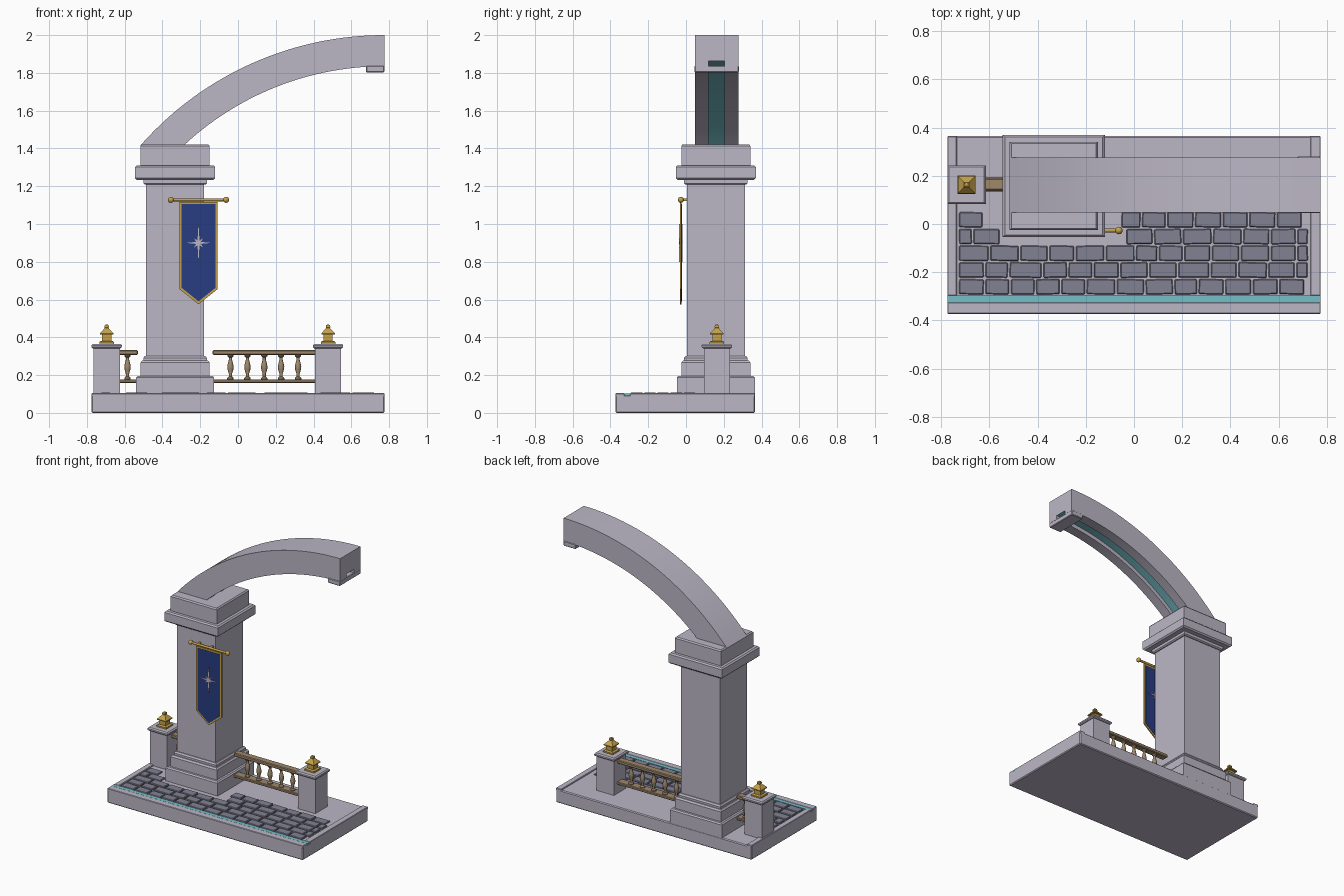
import bpy, bmesh, math, random
from mathutils import Matrix, Vector

if "Cube" in bpy.data.objects:
    bpy.data.objects.remove(bpy.data.objects["Cube"])

random.seed(4)


def mat(name, rgb):
    m = bpy.data.materials.new(name)
    m.diffuse_color = (*rgb, 1)
    m.use_nodes = True
    m.node_tree.nodes["Principled BSDF"].inputs["Base Color"].default_value = m.diffuse_color
    return m


STONE = mat("pale_stone", (0.50, 0.47, 0.56))
COBBLE = mat("slate_cobble", (0.22, 0.22, 0.29))
TEAL = mat("teal_inlay", (0.18, 0.52, 0.58))
GOLD = mat("gold", (0.56, 0.36, 0.07))
WOOD = mat("tan_rail", (0.35, 0.25, 0.15))
BLUE = mat("banner_blue", (0.022, 0.045, 0.22))


def finish(name, bm, *mats, smooth=False):
    bmesh.ops.recalc_face_normals(bm, faces=bm.faces)
    me = bpy.data.meshes.new(name)
    bm.to_mesh(me)
    bm.free()
    for m in mats:
        me.materials.append(m)
    ob = bpy.data.objects.new(name, me)
    bpy.context.collection.objects.link(ob)
    if smooth:
        bpy.context.view_layer.objects.active = ob
        ob.select_set(True)
        bpy.ops.object.shade_smooth_by_angle(angle=math.radians(35))
        ob.select_set(False)
    return ob


def add_box(bm, x0, x1, y0, y1, z0, z1, bevel=0.0, turn=0.0):
    c = Vector(((x0 + x1) / 2, (y0 + y1) / 2, (z0 + z1) / 2))
    m = Matrix.Translation(c) @ Matrix.Rotation(turn, 4, 'Z') @ Matrix.Diagonal((x1 - x0, y1 - y0, z1 - z0, 1))
    vs = bmesh.ops.create_cube(bm, size=1, matrix=m)["verts"]
    if bevel:
        edges = list({e for v in vs for e in v.link_edges})
        bmesh.ops.bevel(bm, geom=edges, offset=bevel, segments=1, affect='EDGES')


def box(name, m, *dims, bevel=0.0):
    bm = bmesh.new()
    add_box(bm, *dims, bevel=bevel)
    return finish(name, bm, m)


def loft(bm, rings):
    """Skin equal-length rings of points and cap both ends."""
    rows = [[bm.verts.new(p) for p in r] for r in rings]
    n = len(rows[0])
    faces = []
    for a, b in zip(rows, rows[1:]):
        faces.append([bm.faces.new((a[i], a[(i + 1) % n], b[(i + 1) % n], b[i])) for i in range(n)])
    bm.faces.new(rows[0][::-1])
    bm.faces.new(rows[-1])
    return faces


def turned(bm, cx, cy, profile, sides, phase=0.0):
    """Upright lofted solid from (radius, z) pairs."""
    ang = [phase + 2 * math.pi * i / sides for i in range(sides)]
    loft(bm, [[(cx + r * math.cos(a), cy + r * math.sin(a), z) for a in ang] for r, z in profile])


def square(bm, cx, cy, profile):
    turned(bm, cx, cy, [(h * math.sqrt(2), z) for h, z in profile], 4, math.pi / 4)


def plate(bm, pts, y0, y1):
    loft(bm, [[(x, y, z) for x, z in pts] for y in (y0, y1)])


# Base slab with raised rims and inlaid strip
box("base_slab", STONE, -0.775, 0.775, -0.373, 0.365, 0, 0.096, bevel=0.006)
box("front_kerb", STONE, -0.775, 0.775, -0.373, -0.325, 0.085, 0.104, bevel=0.003)
for side, x0, x1 in (("left", -0.775, -0.735), ("right", 0.732, 0.775)):
    box(side + "_rim", STONE, x0, x1, -0.297, 0.365, 0.085, 0.104, bevel=0.003)
box("kerb_inlay", TEAL, -0.774, 0.774, -0.325, -0.297, 0.09, 0.103)

# Cobbles: joint positions along each row, front to back
rows = [
    [[-.73, -.62, -.515, -.41, -.305, -.20, -.075, .045, .165, .265, .375, .49, .60, .71]],
    [[-.73, -.62, -.52, -.38, -.275, -.17, -.06, .06, .18, .315, .43, .555, .67, .725]],
    [[-.73, -.60, -.475, -.355, -.245, -.12, .005, .10, .205, .32, .44, .565, .675, .725]],
    [[-.73, -.67, -.555], [-.035, .08, .20, .325, .45, .565, .675, .725]],
    [[-.73, -.625], [-.055, .03, .135, .25, .365, .475, .59, .70]],
]
bm = bmesh.new()
for i, row in enumerate(rows):
    y = -0.292 + i * 0.0695
    for run in row:
        for a, b in zip(run, run[1:]):
            add_box(bm, a + .004, b - .004, y, y + 0.063, 0.085,
                    0.104 + random.uniform(0, .004), .004, random.uniform(-.03, .03))
finish("cobbles", bm, COBBLE)

# Column: stepped plinth, shaft, neck, cornice and top block
CX, CY = -0.333, 0.158
column = [
    ("plinth", [(.206, .09), (.206, .187), (.198, .196)]),
    ("plinth_step", [(.183, .19), (.183, .266), (.174, .277)]),
    ("shaft_foot", [(.168, .27), (.168, .291), (.160, .302)]),
    ("shaft", [(.154, .29), (.154, 1.22)]),
    ("shaft_neck", [(.160, 1.208), (.168, 1.215), (.168, 1.238)]),
    ("cornice", [(.203, 1.234), (.212, 1.243), (.212, 1.302), (.203, 1.311)]),
    ("top_block", [(.183, 1.305), (.183, 1.413), (.176, 1.422)]),
]
for name, profile in column:
    bm = bmesh.new()
    square(bm, CX, CY, profile)
    finish(name, bm, STONE)

# Half arch with a grooved underside lined in teal
AX, AZ, RI, RO, RG = 0.775, 0.28, 1.555, 1.72, 1.583
section = [(.048, RI), (.12, RI), (.12, RG), (.205, RG), (.205, RI), (.277, RI), (.277, RO), (.048, RO)]
STEPS = 28
rings = []
for i in range(STEPS + 1):
    ring = []
    for y, r in section:
        a0 = math.asin((1.415 - AZ) / r)
        a = a0 + (math.pi / 2 - a0) * i / STEPS
        ring.append((AX - r * math.cos(a), y, AZ + r * math.sin(a)))
    rings.append(ring)
bm = bmesh.new()
for strip in loft(bm, rings):
    strip[2].material_index = 1
finish("arch", bm, STONE, TEAL, smooth=True)
box("keystone_lip", STONE, 0.678, 0.775, 0.045, 0.28, 1.803, 1.838, bevel=0.004)

# Railing posts with gold lanterns
for side, px in (("left", -0.695), ("right", 0.477)):
    bm = bmesh.new()
    square(bm, px, .163, [(.069, .09), (.069, .346)])
    square(bm, px, .163, [(.074, .342), (.080, .348), (.080, .358), (.073, .366)])
    finish(side + "_post", bm, STONE)
    bm = bmesh.new()
    square(bm, px, .163, [(.038, .364), (.038, .376), (.030, .381)])
    square(bm, px, .163, [(.024, .378), (.024, .42)])
    square(bm, px, .163, [(.036, .415), (.036, .421), (.010, .449)])
    square(bm, px, .163, [(.007, .445), (.012, .453), (.010, .464), (.004, .468)])
    finish(side + "_lantern", bm, GOLD)

# Rails and turned balusters
baluster = [(.017, .172), (.017, .184), (.009, .192), (.008, .205), (.016, .232), (.017, .246),
            (.013, .265), (.008, .284), (.009, .293), (.016, .30), (.016, .312)]
for side, x0, x1, posts in (("left", -.63, -.53, [-.585]),
                            ("right", -.135, .415, [-.04, .05, .139, .228, .318])):
    box(side + "_top_rail", WOOD, x0, x1, .14, .19, .307, .332, bevel=.005)
    box(side + "_bottom_rail", WOOD, x0, x1, .135, .195, .159, .178, bevel=.004)
    bm = bmesh.new()
    for x in posts:
        turned(bm, x, .165, baluster, 12)
    finish(side + "_balusters", bm, WOOD, smooth=True)

# Banner pole, finials and wall brackets
BX, BY, PZ = -0.209, -0.027, 1.128
bm = bmesh.new()
bmesh.ops.create_cone(bm, cap_ends=True, segments=12, radius1=.008, radius2=.008, depth=.28,
                      matrix=Matrix.Translation((BX, BY, PZ)) @ Matrix.Rotation(math.pi / 2, 4, 'Y'))
for s in (-1, 1):
    bmesh.ops.create_uvsphere(bm, u_segments=12, v_segments=8, radius=.016,
                              matrix=Matrix.Translation((BX + s * .146, BY, PZ)))
for x in (-.30, -.20):
    add_box(bm, x - .006, x + .006, BY, .006, PZ - .006, PZ + .006)
finish("banner_pole", bm, GOLD, smooth=True)

# Pointed banner: gold border sheet with a blue panel on each side


def pennant(inset):
    w, t = .101 - inset, 1.117 - inset
    return [(BX - w, t), (BX + w, t), (BX + w, .655 + inset * .55), (BX, .575 + inset * 1.3), (BX - w, .655 + inset * .55)]


bm = bmesh.new()
plate(bm, pennant(0), BY - .004, BY + .004)
finish("banner_border", bm, GOLD)
bm = bmesh.new()
plate(bm, pennant(.012), BY - .006, BY + .006)
finish("banner_cloth", bm, BLUE)

# Eight-pointed star emblem
star = []
for i in range(16):
    r = .014 if i % 2 else (.066, .034, .1, .034)[(i // 2) % 4]
    a = math.pi * i / 8
    star.append((BX + r * math.cos(a), .90 + r * math.sin(a)))
bm = bmesh.new()
plate(bm, star, BY - .009, BY + .009)
finish("banner_star", bm, STONE)
